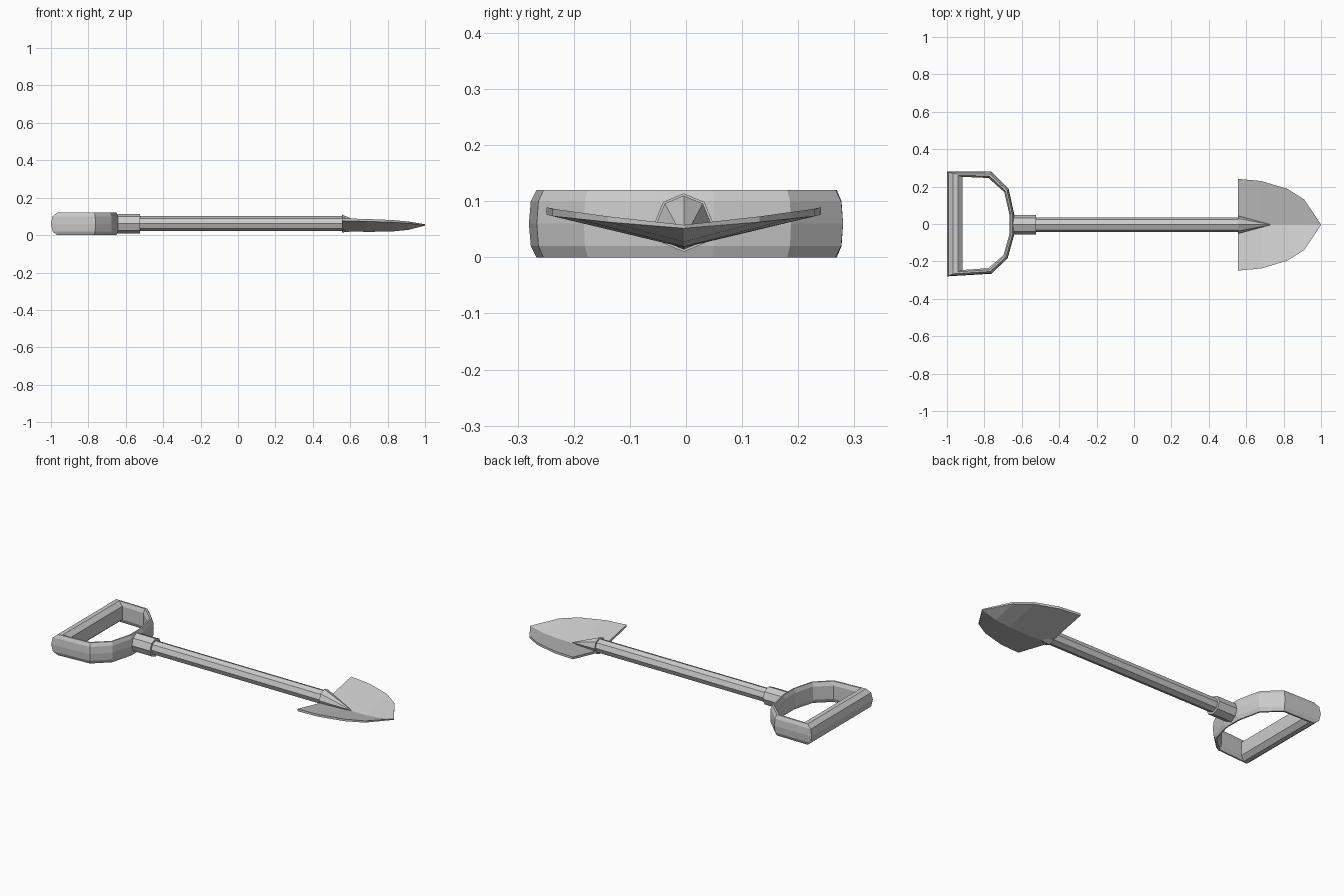
import bpy, bmesh, math

if "Cube" in bpy.data.objects:
    bpy.data.objects.remove(bpy.data.objects["Cube"])

YC, ZC = -0.004, 0.062  # shaft axis


def make_object(name, verts, faces):
    mesh = bpy.data.meshes.new(name)
    mesh.from_pydata(verts, [], faces)
    bm = bmesh.new()
    bm.from_mesh(mesh)
    bmesh.ops.remove_doubles(bm, verts=bm.verts, dist=1e-5)
    bmesh.ops.recalc_face_normals(bm, faces=bm.faces)
    bm.to_mesh(mesh)
    bm.free()
    obj = bpy.data.objects.new(name, mesh)
    bpy.context.collection.objects.link(obj)
    return obj


def skin(rings, closed):
    """Quads between consecutive rings of equal size; caps when open."""
    n, k = len(rings[0]), len(rings)
    verts = [v for r in rings for v in r]
    faces = []
    for i in range(k if closed else k - 1):
        a, b = i * n, ((i + 1) % k) * n
        faces += [(a + j, a + (j + 1) % n, b + (j + 1) % n, b + j) for j in range(n)]
    if not closed:
        faces += [tuple(range(n)), tuple(range((k - 1) * n, k * n))]
    return verts, faces


def octagon(x, r, z=ZC):
    return [(x, YC + r * math.sin(i * math.pi / 4), z + r * math.cos(i * math.pi / 4))
            for i in range(8)]


def rod(name, *stations):
    make_object(name, *skin([octagon(*s) for s in stations], False))


# D-shaped grip: one section stretched between an outer and an inner outline
outer = [(-1, .28), (-.762, .28), (-.67, .187), (-.64, .05),
         (-.64, -.055), (-.675, -.182), (-.762, -.266), (-1, -.28)]
inner = [(-.917, .252), (-.778, .246), (-.693, .17), (-.665, .045),
         (-.665, -.05), (-.697, -.165), (-.778, -.236), (-.917, -.246)]
section = [(0, .06), (.1, .1), (.4, .12), (.7, .12), (1, .098),
           (1, .022), (.7, 0), (.4, 0), (.1, .02)]
rings = [[(o[0] + (i[0] - o[0]) * f, o[1] + (i[1] - o[1]) * f, z) for f, z in section]
         for o, i in zip(outer, inner)]
make_object("grip", *skin(rings, True))

# Collar, shaft and tapered blade socket
rod("collar", (-.65, .052), (-.525, .052))
rod("shaft", (-.53, .039), (.57, .039))
rod("blade_socket", (.555, .048), (.73, .001, .034))

# Blade: V-shaped plate (x, half width, edge z, crease z, thickness)
stations = [(.555, .245, .083, .030, .013), (.68, .234, .080, .024, .013),
            (.82, .192, .075, .025, .012), (.91, .135, .068, .033, .010),
            (1, .001, .055, .054, .006)]
rings = []
for x, w, ze, zc, t in stations:
    h = t / 2
    rings.append([(x, YC - w, ze + h), (x, YC, zc + h), (x, YC + w, ze + h),
                  (x, YC + w, ze - h), (x, YC, zc - h), (x, YC - w, ze - h)])
make_object("blade", *skin(rings, False))
